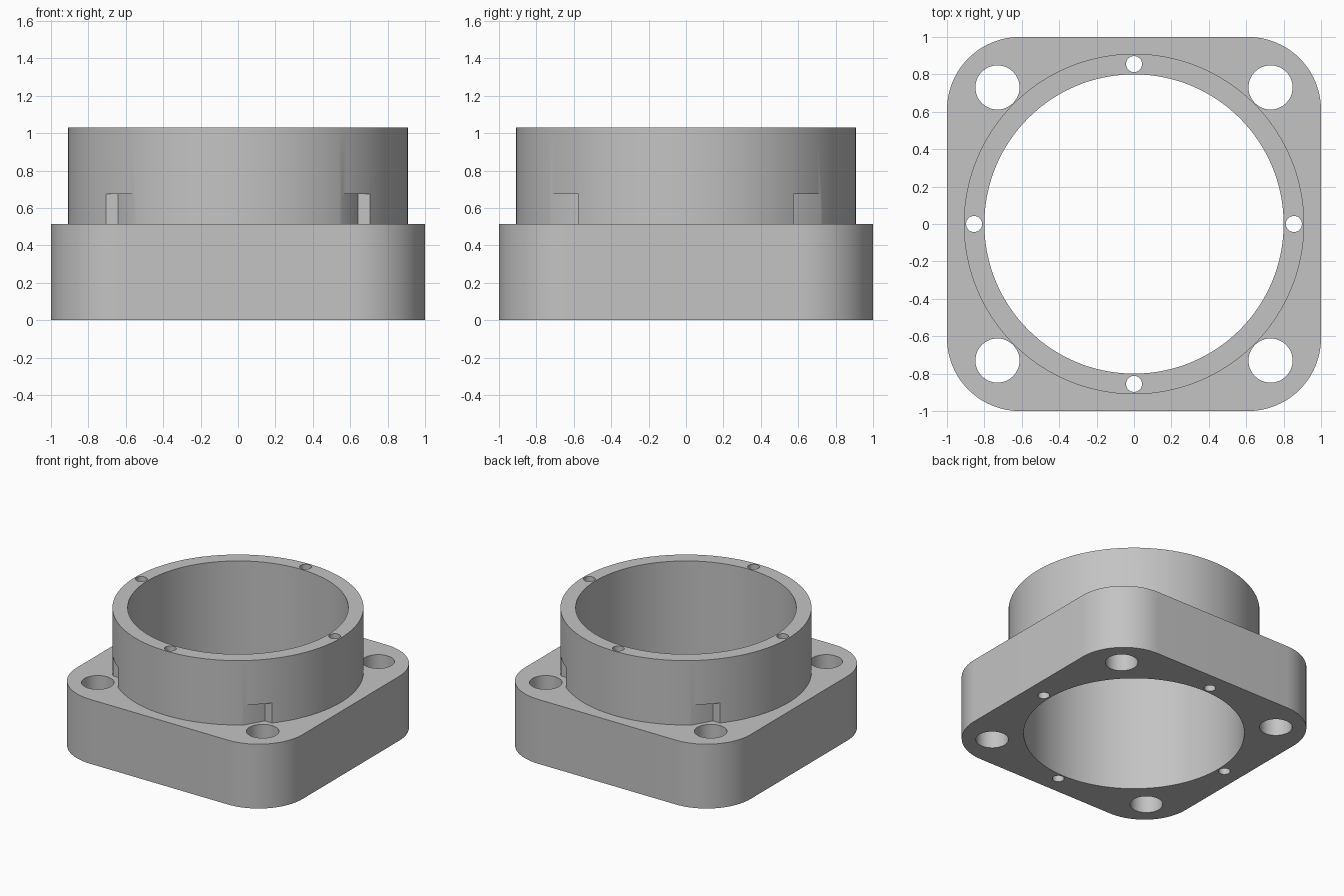
import bpy, bmesh, math

if "Cube" in bpy.data.objects:
    bpy.data.objects.remove(bpy.data.objects["Cube"], do_unlink=True)

PLATE_TOP, RIM_TOP = 0.515, 1.03
CORNER_RADIUS = 0.39
BOLT = 0.73           # bolt hole offset in x and y
PIN = 0.855           # pin hole distance from the axis

grey = bpy.data.materials.new("plain grey")
grey.use_nodes = True
colour = (0.55, 0.55, 0.55, 1)
grey.diffuse_color = colour
grey.node_tree.nodes["Principled BSDF"].inputs["Base Color"].default_value = colour


def prism(name, outline, z0, z1):
    """Closed solid raised from a flat outline."""
    bm = bmesh.new()
    base = bm.faces.new([bm.verts.new((x, y, z0)) for x, y in outline])
    top = bmesh.ops.extrude_face_region(bm, geom=[base])["geom"]
    verts = [v for v in top if isinstance(v, bmesh.types.BMVert)]
    bmesh.ops.translate(bm, verts=verts, vec=(0, 0, z1 - z0))
    bmesh.ops.recalc_face_normals(bm, faces=bm.faces)
    mesh = bpy.data.meshes.new(name)
    bm.to_mesh(mesh)
    bm.free()
    mesh.materials.append(grey)
    obj = bpy.data.objects.new(name, mesh)
    bpy.context.collection.objects.link(obj)
    return obj


def circle(radius, cx=0, cy=0, sides=48):
    return [(cx + radius * math.cos(math.tau * i / sides),
             cy + radius * math.sin(math.tau * i / sides)) for i in range(sides)]


def rounded_square(half, radius, steps=20):
    points = []
    for quarter, (sx, sy) in enumerate([(1, 1), (-1, 1), (-1, -1), (1, -1)]):
        for i in range(steps + 1):
            a = (quarter + i / steps) * math.pi / 2
            points.append((sx * (half - radius) + radius * math.cos(a),
                           sy * (half - radius) + radius * math.sin(a)))
    return points


def combine(target, tool, operation):
    """Apply a boolean and discard the tool."""
    mod = target.modifiers.new(operation.lower(), "BOOLEAN")
    mod.object, mod.operation, mod.solver = tool, operation, "EXACT"
    bpy.context.view_layer.objects.active = target
    bpy.ops.object.modifier_apply(modifier=mod.name)
    bpy.data.objects.remove(tool, do_unlink=True)


corners = [(sx * BOLT, sy * BOLT) for sx in (-1, 1) for sy in (-1, 1)]

# Round collar with hexagonal nut clearances at its foot
collar = prism("collar", circle(0.91, sides=128), 0.2, RIM_TOP)
for x, y in corners:
    combine(collar, prism("nut_clearance", circle(0.179, x, y, 6), 0.3, 0.675),
            "DIFFERENCE")

# Square mounting plate joined to the collar
flange = prism("flanged_collar", rounded_square(1, CORNER_RADIUS), 0, PLATE_TOP)
combine(flange, collar, "UNION")

# Central bore, corner bolt holes and rim pin holes
holes = [(0.8, 0, 0, 128)]
holes += [(0.118, x, y, 48) for x, y in corners]
holes += [(0.043, x * PIN, y * PIN, 32) for x, y in [(1, 0), (-1, 0), (0, 1), (0, -1)]]
for hole in holes:
    combine(flange, prism("hole_cutter", circle(*hole), -0.2, 1.3), "DIFFERENCE")

bpy.ops.object.select_all(action="DESELECT")
flange.select_set(True)
bpy.context.view_layer.objects.active = flange
bpy.ops.object.shade_smooth_by_angle(angle=math.radians(30))
